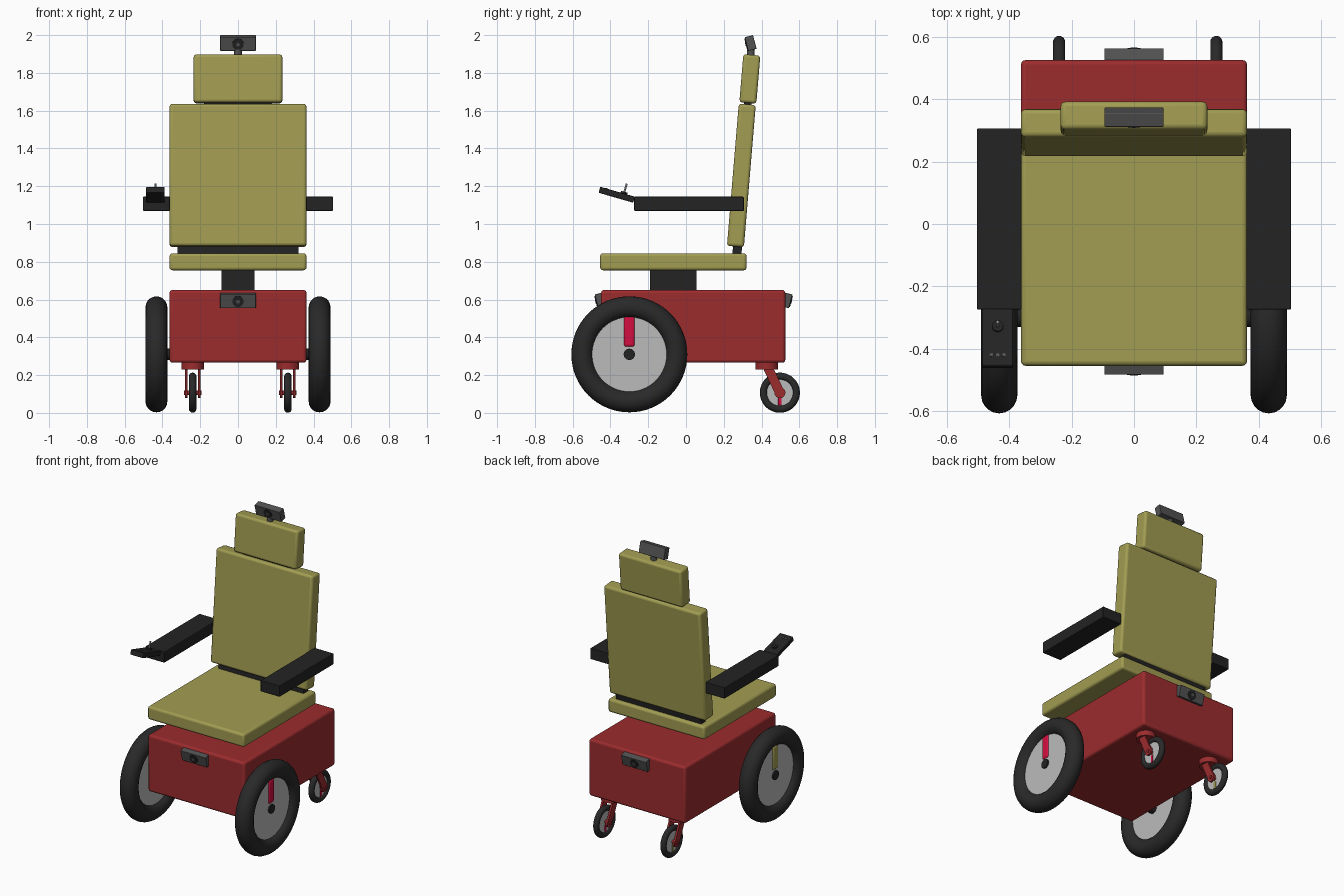
import bpy
import math
from mathutils import Vector

if "Cube" in bpy.data.objects:
    bpy.data.objects.remove(bpy.data.objects["Cube"])


def material(name, r, g, b):
    m = bpy.data.materials.new(name)
    m.use_nodes = True
    m.diffuse_color = (r, g, b, 1)
    m.node_tree.nodes["Principled BSDF"].inputs["Base Color"].default_value = (r, g, b, 1)
    return m


OLIVE = material("olive upholstery", 0.36, 0.335, 0.085)
RED = material("red paint", 0.33, 0.025, 0.027)
BLACK = material("black plastic", 0.017, 0.017, 0.017)
RUBBER = material("tyre rubber", 0.022, 0.022, 0.022)
GREY = material("grey housing", 0.085, 0.085, 0.085)
DISC = material("pale wheel disc", 0.5, 0.5, 0.5)
CRIMSON = material("crimson marker", 0.65, 0.004, 0.05)
METAL = material("stick metal", 0.3, 0.3, 0.3)


def finish(name, mat, bevel=0.0):
    """Name and colour the active object, round its edges and shade it."""
    ob = bpy.context.object
    ob.name = name
    ob.data.materials.append(mat)
    bpy.ops.object.transform_apply(location=False, rotation=False, scale=True)
    if bevel:
        mod = ob.modifiers.new("rounded edges", 'BEVEL')
        mod.width = bevel
        mod.segments = 3
    bpy.ops.object.shade_smooth_by_angle(angle=math.radians(35))
    return ob


def box(name, mat, loc, size, tilt=0.0, bevel=0.0):
    bpy.ops.mesh.primitive_cube_add(size=1, location=loc, rotation=(tilt, 0, 0))
    bpy.context.object.scale = size
    return finish(name, mat, bevel)


def rod(name, mat, start, end, radius, bevel=0.0, sides=32):
    """Cylinder between two points."""
    a, b = Vector(start), Vector(end)
    bpy.ops.mesh.primitive_cylinder_add(
        vertices=sides, radius=radius, depth=(b - a).length, location=(a + b) / 2,
        rotation=(b - a).to_track_quat('Z', 'Y').to_euler())
    return finish(name, mat, bevel)


def tyre(name, loc, major, minor, widen=1.0):
    bpy.ops.mesh.primitive_torus_add(
        major_segments=64, minor_segments=20, major_radius=major, minor_radius=minor,
        location=loc, rotation=(0, math.pi / 2, 0))
    bpy.context.object.scale.z = widen
    return finish(name, RUBBER)


def sensor(name, y, z, tilt, facing):
    """Camera box with a lens; facing is the y direction it looks in."""
    c = Vector((0, y, z))
    out = Vector((0, facing * math.cos(tilt), facing * math.sin(tilt)))
    box(name + "_housing", GREY, c, (0.19, 0.046, 0.075), tilt, 0.003)
    rod(name + "_lens_ring", BLACK, c + out * 0.02, c + out * 0.027, 0.03)
    rod(name + "_lens", GREY, c + out * 0.02, c + out * 0.029, 0.011)


# Base body and seat column
box("base_body", RED, (0, 0.038, 0.458), (0.725, 0.975, 0.385), 0, 0.015)
box("seat_column", BLACK, (0, -0.068, 0.703), (0.175, 0.245, 0.13))

# Upholstery
LEAN = -0.083
box("seat", OLIVE, (0, -0.067, 0.8), (0.725, 0.775, 0.09), 0, 0.015)
box("backrest", OLIVE, (0, 0.293, 1.257), (0.725, 0.09, 0.755), LEAN, 0.015)
box("headrest", OLIVE, (0, 0.338, 1.768), (0.47, 0.09, 0.255), LEAN, 0.015)
box("backrest_bracket", BLACK, (0, 0.272, 0.87), (0.64, 0.048, 0.09), LEAN)
box("headrest_bracket", BLACK, (0, 0.327, 1.638), (0.36, 0.04, 0.03), LEAN)

# Sensors
rod("top_sensor_post", GREY, (0, 0.343, 1.88), (0, 0.343, 1.95), 0.02)
sensor("top_sensor", 0.342, 1.958, 0.25, -1)
sensor("front_sensor", -0.452, 0.596, 0.25, -1)
sensor("rear_sensor", 0.532, 0.596, -0.25, 1)

# Armrests
for side, label in ((-1, "right"), (1, "left")):
    box(label + "_armrest", BLACK, (side * 0.432, 0.016, 1.107), (0.143, 0.58, 0.075), 0, 0.004)

# Control panel with stick and buttons
SLOPE = -0.28
PANEL = Vector((-0.437, -0.367, 1.155))
along = Vector((0, math.cos(SLOPE), math.sin(SLOPE)))
normal = Vector((0, -math.sin(SLOPE), math.cos(SLOPE)))
box("control_panel", BLACK, PANEL, (0.098, 0.19, 0.033), SLOPE, 0.004)
pivot = PANEL + along * 0.035 + normal * 0.016
rod("stick_boot", BLACK, pivot, pivot + normal * 0.01, 0.018)
rod("stick", METAL, pivot, pivot + normal * 0.055, 0.005, 0, 12)
for i in (-1, 0, 1):
    spot = PANEL - along * 0.06 + normal * 0.016 + Vector((i * 0.02, 0, 0))
    rod("panel_button", GREY, spot, spot + normal * 0.003, 0.006, 0, 12)

# Drive wheels
WY, WZ = -0.3, 0.31
for side, label, mark in ((-1, "right", OLIVE), (1, "left", CRIMSON)):
    x = side * 0.432
    tyre(label + "_drive_tyre", (x, WY, WZ), 0.249, 0.058)
    rod(label + "_drive_disc", DISC, (x - 0.025, WY, WZ), (x + 0.025, WY, WZ), 0.206, 0, 64)
    rod(label + "_drive_axle", BLACK, (side * 0.34, WY, WZ), (x + side * 0.035, WY, WZ), 0.03)
    # Rounded marker on the outer face of the disc
    box(label + "_drive_marker", mark, (x + side * 0.02, WY, WZ + 0.12),
        (0.026, 0.058, 0.16), 0, 0.012)

# Casters
CY, CZ = 0.497, 0.107
for x, label, mark in ((-0.24, "right", OLIVE), (0.264, "left", CRIMSON)):
    tyre(label + "_caster_tyre", (x, CY, CZ), 0.0865, 0.0195)
    rod(label + "_caster_disc", DISC, (x - 0.009, CY, CZ), (x + 0.009, CY, CZ), 0.073, 0, 48)
    box(label + "_caster_marker", mark, (x, CY, CZ - 0.043), (0.024, 0.02, 0.05), 0, 0.004)
    rod(label + "_caster_axle", RED, (x - 0.047, CY, CZ), (x + 0.047, CY, CZ), 0.012)
    rod(label + "_caster_mount", RED, (x, 0.428, 0.23), (x, 0.428, 0.27), 0.06)
    for side in (-1, 1):
        fx = x + side * 0.035
        box(label + "_caster_fork", RED, (fx, 0.463, 0.178), (0.013, 0.05, 0.155), 0.44)
        rod(label + "_fork_end", RED, (fx - 0.0065, CY, CZ), (fx + 0.0065, CY, CZ), 0.029)
        rod(label + "_fork_bolt", BLACK, (fx, CY, CZ), (fx + side * 0.009, CY, CZ), 0.01, 0, 16)
